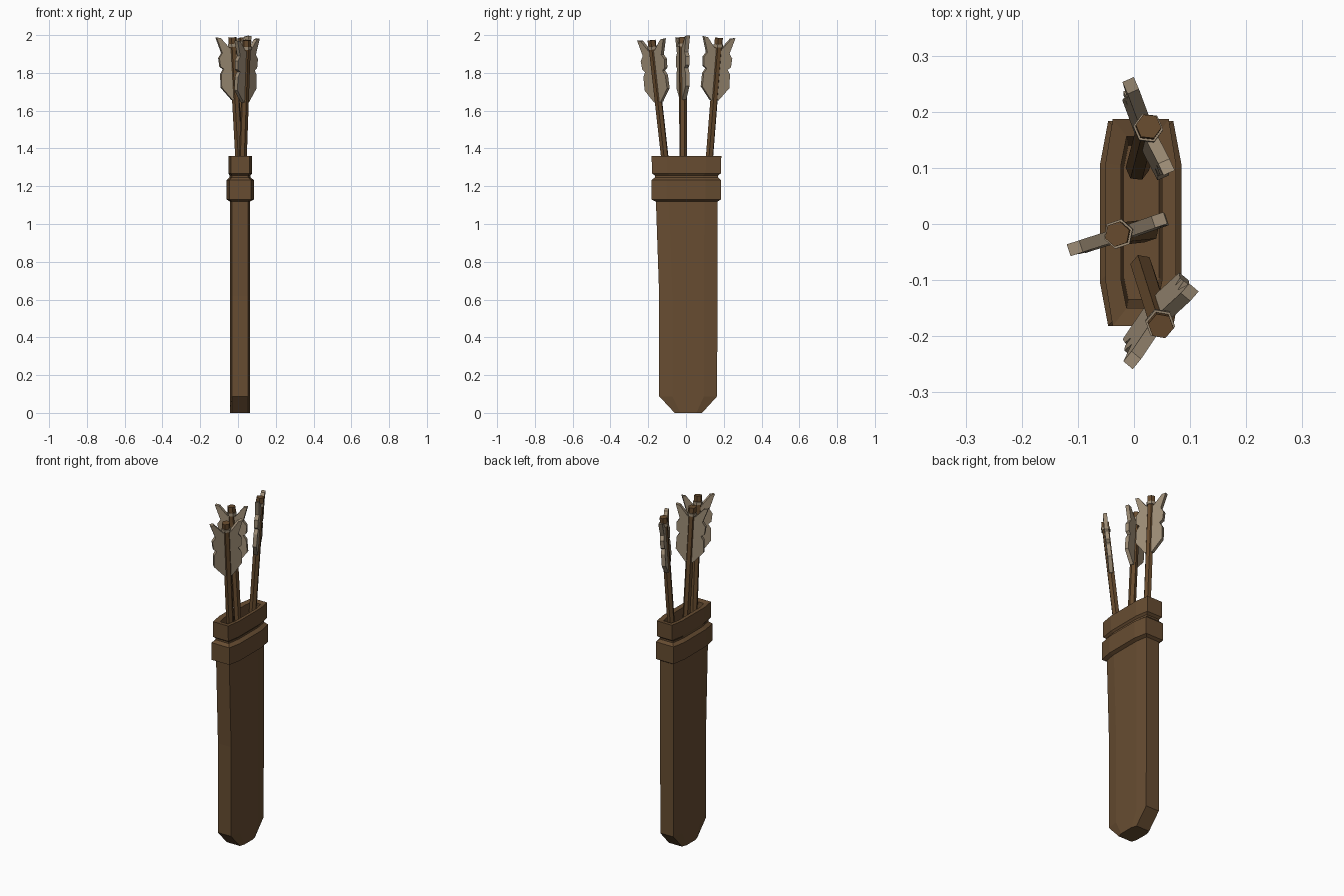
import bpy, bmesh, math
from mathutils import Vector, Matrix

if "Cube" in bpy.data.objects:
    bpy.data.objects.remove(bpy.data.objects["Cube"])


def material(name, rgb):
    m = bpy.data.materials.new(name)
    m.diffuse_color = (*rgb, 1)
    m.use_nodes = True
    m.node_tree.nodes["Principled BSDF"].inputs["Base Color"].default_value = m.diffuse_color
    return m


LEATHER = material("brown leather", (0.135, 0.073, 0.031))
WOOD = material("shaft wood", (0.135, 0.07, 0.027))
FEATHER = material("pale feather", (0.34, 0.265, 0.18))


def finish(name, bm, mat):
    bmesh.ops.recalc_face_normals(bm, faces=bm.faces)
    me = bpy.data.meshes.new(name)
    bm.to_mesh(me)
    bm.free()
    me.materials.append(mat)
    ob = bpy.data.objects.new(name, me)
    bpy.context.collection.objects.link(ob)
    return ob


def section(z, x0, x1, y0, y1, cx, cy):
    """Eight-sided outline: a rectangle with cut corners."""
    return [(x0 + cx, y0, z), (x1 - cx, y0, z), (x1, y0 + cy, z), (x1, y1 - cy, z),
            (x1 - cx, y1, z), (x0 + cx, y1, z), (x0, y1 - cy, z), (x0, y0 + cy, z)]


def loft(name, sections, mat, cap_start=False, cap_end=False):
    bm = bmesh.new()
    rings = [[bm.verts.new(p) for p in s] for s in sections]
    n = len(rings[0])
    for a, b in zip(rings, rings[1:]):
        for i in range(n):
            j = (i + 1) % n
            bm.faces.new((a[i], a[j], b[j], b[i]))
    if cap_start:
        bm.faces.new(rings[0][::-1])
    if cap_end:
        bm.faces.new(rings[-1])
    return finish(name, bm, mat)


# Quiver body with clipped lower corners
loft("quiver_body", [
    section(0.00, -0.043, 0.064, -0.06, 0.085, 0.010, 0.03),
    section(0.088, -0.043, 0.064, -0.142, 0.165, 0.010, 0.07),
    section(0.62, -0.043, 0.064, -0.142, 0.166, 0.010, 0.07),
    section(1.14, -0.043, 0.064, -0.160, 0.167, 0.010, 0.07)], LEATHER, cap_start=True)

# Stepped collar: lower band, groove, upper band, then inner wall and floor
loft("quiver_collar", [
    section(1.12, -0.045, 0.066, -0.162, 0.169, 0.012, 0.07),
    section(1.13, -0.061, 0.085, -0.182, 0.184, 0.015, 0.08),
    section(1.232, -0.061, 0.085, -0.182, 0.184, 0.015, 0.08),
    section(1.247, -0.044, 0.066, -0.165, 0.170, 0.012, 0.08),
    section(1.257, -0.044, 0.066, -0.165, 0.170, 0.012, 0.08),
    section(1.268, -0.051, 0.075, -0.180, 0.184, 0.013, 0.08),
    section(1.36, -0.051, 0.075, -0.182, 0.187, 0.013, 0.08),
    section(1.355, -0.023, 0.050, -0.150, 0.156, 0.010, 0.05),
    section(1.00, -0.018, 0.045, -0.135, 0.140, 0.008, 0.04)], LEATHER, cap_end=True)


# Jagged vane outline: (distance from shaft axis, distance below arrow top)
VANE = [(0.0, 0.33), (0.022, 0.33), (0.078, 0.262), (0.076, 0.19), (0.060, 0.165),
        (0.078, 0.152), (0.082, 0.105), (0.064, 0.08), (0.091, -0.004), (0.068, 0.0),
        (0.022, 0.055), (0.0, 0.055)]


def arrow(name, top, base, vane_dir):
    top, base = Vector(top), Vector(base)
    axis = (top - base).normalized()
    u = Vector((*vane_dir, 0))
    u = (u - axis * u.dot(axis)).normalized()
    w = axis.cross(u)

    def hexagon(t, r):
        return [top - axis * t + (u * math.cos(k * math.pi / 3) + w * math.sin(k * math.pi / 3)) * r
                for k in range(6)]

    # Six-sided shaft, its nock and the pale binding under it
    length = (top - base).length
    loft(name + "_shaft", [hexagon(length, 0.021), hexagon(0.04, 0.021), hexagon(0.03, 0.023),
                           hexagon(0, 0.023)], WOOD, True, True)
    loft(name + "_binding", [hexagon(0.05, 0.027), hexagon(0.034, 0.027)], FEATHER, True, True)

    # Two opposite feather vanes
    bm = bmesh.new()
    for side in (1, -1):
        front, back = [[bm.verts.new(top + u * side * r - axis * t + w * h) for r, t in VANE]
                       for h in (0.011, -0.011)]
        bm.faces.new(front)
        bm.faces.new(back[::-1])
        for i in range(len(VANE)):
            j = (i + 1) % len(VANE)
            bm.faces.new((front[i], back[i], back[j], front[j]))
    finish(name + "_feathers", bm, FEATHER)


arrow("back_arrow", (0.026, 0.174, 1.985), (0.006, 0.098, 1.02), (-0.037, 0.085))
arrow("middle_arrow", (-0.030, -0.018, 1.988), (0.024, -0.012, 1.02), (0.090, 0.030))
arrow("front_arrow", (0.048, -0.182, 1.973), (0.014, -0.075, 1.02), (0.062, 0.074))
